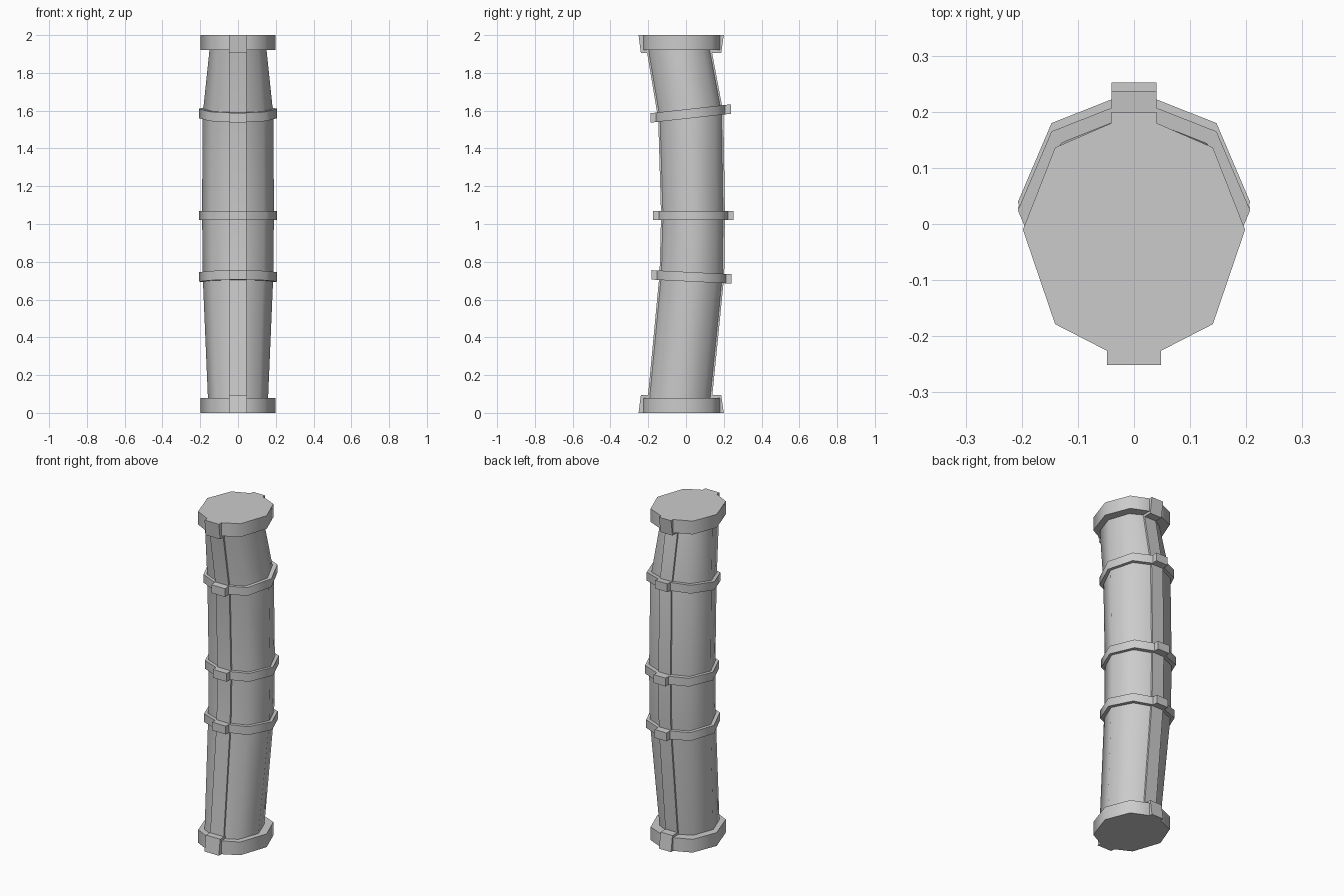
import bpy, bmesh, math

if "Cube" in bpy.data.objects:
    bpy.data.objects.remove(bpy.data.objects["Cube"])


def profile(rx, cy, front, back, bump, wf, wb):
    """Ten-sided outline with a raised rib at front and back (outer rib y given)."""
    f, b = front + bump, back - bump
    half = [(wb, back), (wb, b), (rx * 0.71, cy + (b - cy) * 0.77), (rx, cy),
            (rx * 0.71, cy + (f - cy) * 0.78), (wf, f), (wf, front)]
    if bump == 0:
        half = half[1:-1]
    return half + [(-x, y) for x, y in reversed(half)]


def loft(name, sections):
    """sections: list of (outline, z, slope along y, pivot y)."""
    bm = bmesh.new()
    rows = [[bm.verts.new((x, y, z + s * (y - py))) for x, y in pts]
            for pts, z, s, py in sections]
    n = len(rows[0])
    for lo, hi in zip(rows, rows[1:]):
        for i in range(n):
            j = (i + 1) % n
            bm.faces.new((lo[i], lo[j], hi[j], hi[i]))
    bm.faces.new(rows[0])
    bm.faces.new(rows[-1])
    bmesh.ops.recalc_face_normals(bm, faces=bm.faces)
    me = bpy.data.meshes.new(name)
    bm.to_mesh(me)
    bm.free()
    ob = bpy.data.objects.new(name, me)
    bpy.context.collection.objects.link(ob)
    bpy.context.view_layer.objects.active = ob
    ob.select_set(True)
    bpy.ops.object.shade_smooth_by_angle(angle=math.radians(50))
    ob.select_set(False)
    return ob


# Bent tube with ribs: z, front y, back y, half width, tilt
body = [(0.05, -0.205, 0.135, 0.158, 0),
        (0.73, -0.14, 0.202, 0.187, -0.05),
        (1.045, -0.132, 0.206, 0.19, 0),
        (1.57, -0.147, 0.198, 0.188, 0.1),
        (1.95, -0.213, 0.13, 0.148, 0)]
loft("bent_tube", [(profile(rx, (f + b) / 2, f, b, 0.01, 0.045, 0.04), z, s, (f + b) / 2)
                   for z, f, b, rx, s in body])

# Collars around the tube: z, front y, back y, tilt
rings = [(0.72, -0.183, 0.241, -0.05), (1.045, -0.174, 0.252, 0.0), (1.585, -0.188, 0.237, 0.11)]
for k, (z, f, b, s) in enumerate(rings):
    cy = (f + b) / 2
    pts = profile(0.207, cy, f, b, 0.03, 0.046, 0.04)
    loft(f"collar_{k + 1}", [(pts, z - 0.025, s, cy), (pts, z + 0.025, s, cy)])

# End caps, each with a tapered clip at front and back
for name, z0, d in (("bottom", 0, 1), ("top", 2, -1)):
    pts = profile(0.198, -0.01, -0.226, 0.18, 0, 0.048, 0.04)
    loft(name + "_cap", [(pts, z0, 0, 0), (pts, z0 + d * 0.08, 0, 0)])
    for side, w, y_in, y_out, y_end in (("front", 0.048, -0.18, -0.251, -0.239),
                                        ("back", 0.04, 0.13, 0.2, 0.186)):
        a, c = [[(-w, y_in), (w, y_in), (w, y), (-w, y)] for y in (y_out, y_end)]
        loft(f"{name}_{side}_clip", [(a, z0, 0, 0), (c, z0 + d * 0.095, 0, 0)])
